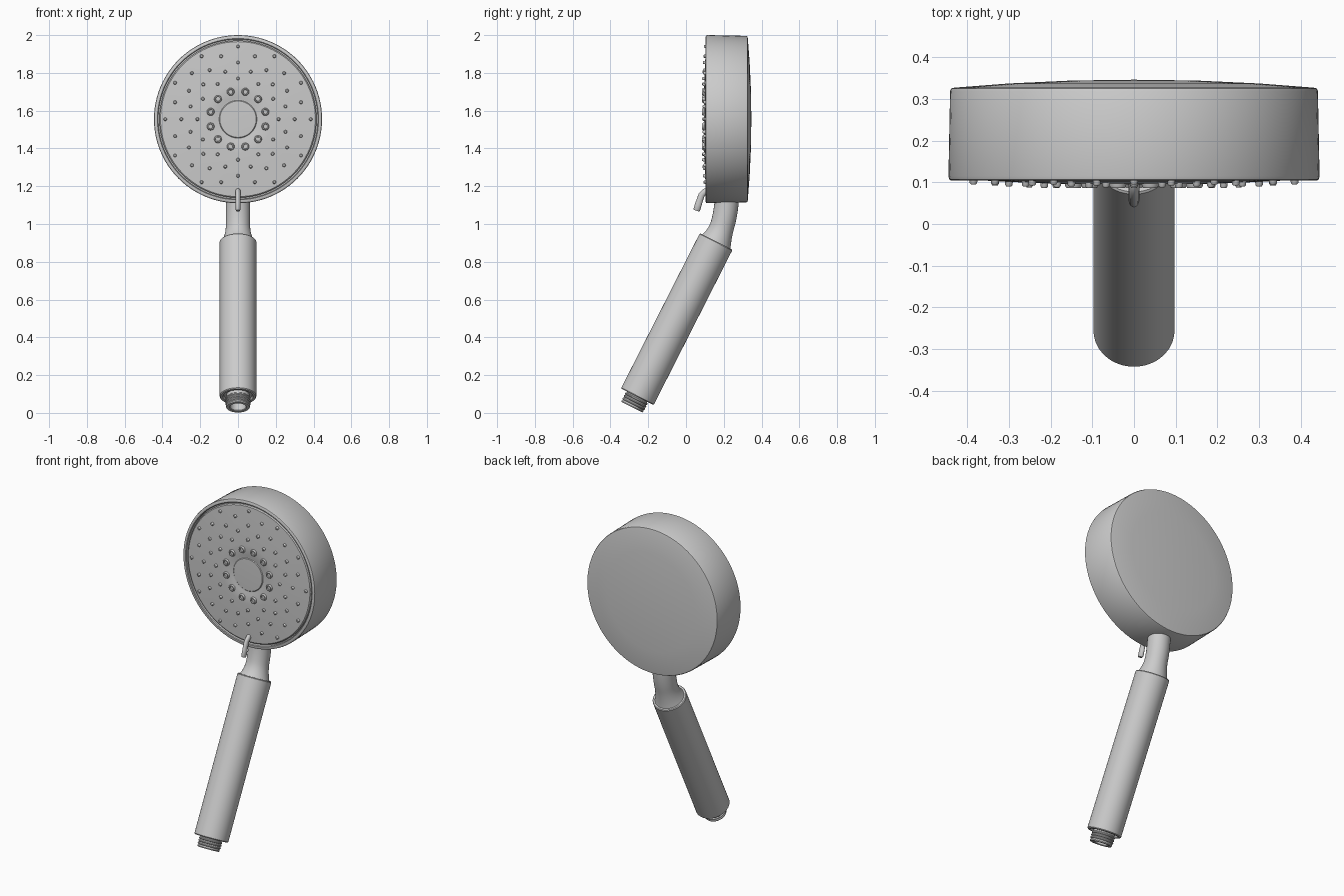
import bpy, bmesh, math
from mathutils import Vector, Matrix

if "Cube" in bpy.data.objects:
    bpy.data.objects.remove(bpy.data.objects["Cube"])


def finish(name, bm, angle=35):
    bmesh.ops.remove_doubles(bm, verts=bm.verts, dist=1e-5)
    bmesh.ops.recalc_face_normals(bm, faces=bm.faces)
    me = bpy.data.meshes.new(name)
    bm.to_mesh(me)
    bm.free()
    ob = bpy.data.objects.new(name, me)
    bpy.context.collection.objects.link(ob)
    bpy.ops.object.select_all(action='DESELECT')
    ob.select_set(True)
    bpy.context.view_layer.objects.active = ob
    bpy.ops.object.shade_smooth_by_angle(angle=math.radians(angle))
    return ob


def add_lathe(bm, profile, origin, axis, n):
    """Revolve (radius, distance) pairs around an axis."""
    m = Matrix.Translation(origin) @ Vector(axis).to_track_quat('Z', 'Y').to_matrix().to_4x4()
    rings = []
    for r, h in profile:
        if r == 0:
            rings.append([bm.verts.new(m @ Vector((0, 0, h)))] * n)
        else:
            rings.append([bm.verts.new(m @ Vector((r * math.cos(2 * math.pi * i / n),
                                                   r * math.sin(2 * math.pi * i / n), h)))
                          for i in range(n)])
    for a, b in zip(rings, rings[1:]):
        for i in range(n):
            j = (i + 1) % n
            bm.faces.new(list(dict.fromkeys((a[i], a[j], b[j], b[i]))))


def lathe(name, profile, origin, axis, n=64):
    bm = bmesh.new()
    add_lathe(bm, profile, origin, axis, n)
    return finish(name, bm)


def sweep(name, stations, n):
    """Loft ellipses along a side path; station = (y, z, half width, half depth)."""
    bm = bmesh.new()
    rings = []
    for k, (y, z, w, d) in enumerate(stations):
        p, q = stations[max(k - 1, 0)], stations[min(k + 1, len(stations) - 1)]
        t = Vector((0, q[0] - p[0], q[1] - p[1])).normalized()
        side = Vector((0, t.z, -t.y))
        rings.append([bm.verts.new(Vector((w * math.cos(2 * math.pi * i / n), y, z))
                                   + side * d * math.sin(2 * math.pi * i / n)) for i in range(n)])
    for a, b in zip(rings, rings[1:]):
        for i in range(n):
            bm.faces.new((a[i], a[(i + 1) % n], b[(i + 1) % n], b[i]))
    bm.faces.new(rings[0])
    bm.faces.new(rings[-1])
    return finish(name, bm, 50)


HEAD_Z = 1.555
Y = (0, 1, 0)
centre = Vector((0, 0, HEAD_Z))

# Head shell with slightly domed back and a thin front rim
lathe("head_shell", [(0, .346), (.15, .344), (.3, .337), (.43, .327), (.438, .325), (.441, .319),
                     (.445, .115), (.443, .107), (.438, .104), (.427, .104), (.423, .107),
                     (.423, .13), (0, .13)], centre, Y, 96)

# Gently bulging spray plate with raised ring around the hub
lathe("spray_plate", [(0, .128), (.416, .128), (.416, .112), (.41, .107), (.3, .101), (.18, .096),
                      (.12, .096), (.108, .1), (.1, .1), (.096, .096), (0, .094)], centre, Y, 96)

# Small spray nozzles in staggered rings
bm = bmesh.new()
for radius, offset, surface in ((.215, 0, .098), (.26, 15, .1), (.3, 0, .102), (.345, 15, .104), (.385, 0, .107)):
    for i in range(12):
        a = math.radians(30 * i + offset)
        add_lathe(bm, [(0, -.012), (.006, -.012), (.009, -.008), (.01, .01), (0, .01)],
                  (radius * math.cos(a), surface, HEAD_Z + radius * math.sin(a)), Y, 10)
finish("spray_nozzles", bm)

# Larger massage jets with hollow tips
bm = bmesh.new()
for i in range(12):
    a = math.radians(30 * i + 15)
    add_lathe(bm, [(0, -.002), (.011, -.002), (.012, -.01), (.017, -.01), (.02, -.005), (.021, .01), (0, .01)],
              (.15 * math.cos(a), .096, HEAD_Z + .15 * math.sin(a)), Y, 16)
finish("massage_jets", bm)

# Handle tube, leaning forward at the bottom
bottom = Vector((0, -.258, .085))
axis = Vector((0, .418, .823)).normalized()
length = .923
lathe("handle", [(0, .012), (.075, .012), (.08, 0), (.093, 0), (.097, .005), (.097, length - .005),
                 (.093, length), (0, length)], bottom, axis)

# Hose connector: threaded, open at the end
thread = [(.06, .02), (.06, -.004)]
for k in range(3):
    h = -.006 - .015 * k
    thread += [(.066, h - .003), (.066, h - .008), (.061, h - .012)]
thread += [(.064, -.056), (.061, -.062), (.045, -.062), (.042, -.058), (.042, -.015), (0, -.015)]
lathe("hose_connector", thread, bottom, axis, 48)

# Curved neck, flared where it meets the handle
top = bottom + axis * length
p0, p1, p2 = top - axis * .01, top + axis * .12, Vector((0, .217, 1.16))
stations = []
for k in range(17):
    t = k / 16
    p = p0 * (1 - t) ** 2 + p1 * 2 * t * (1 - t) + p2 * t * t
    r = .064 + .024 * max(0, 1 - t / .4) ** 2
    stations.append((p.y, p.z, r, r))
sweep("neck", stations, 48)

# Spray selector lever at the bottom of the face
sweep("selector_lever", [(.13, 1.18, .013, .014), (.1, 1.172, .013, .016), (.083, 1.155, .013, .017),
                         (.074, 1.13, .013, .017), (.066, 1.105, .013, .018), (.057, 1.076, .013, .018),
                         (.055, 1.07, .010, .014)], 16)
